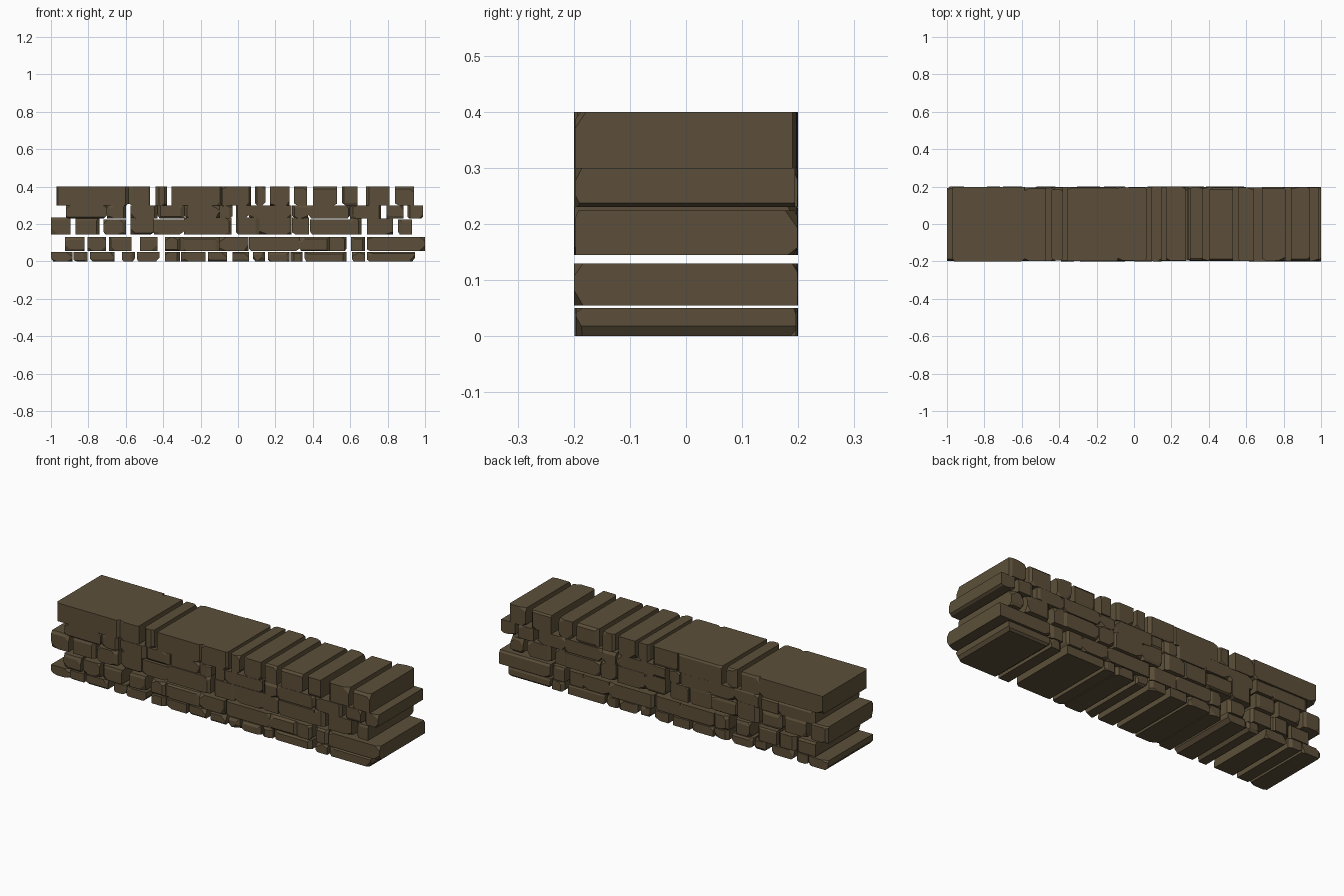
import bpy, bmesh, random
from mathutils import Vector

if "Cube" in bpy.data.objects:
    bpy.data.objects.remove(bpy.data.objects["Cube"])

random.seed(7)
mat = bpy.data.materials.new("brown_stone")
mat.diffuse_color = (0.107, 0.078, 0.041, 1)
mat.use_nodes = True
mat.node_tree.nodes["Principled BSDF"].inputs["Base Color"].default_value = mat.diffuse_color

# Each course: name, bottom z, top z, stone x ranges (flat list of start, end)
COURSES = [
    ("base", 0.0, 0.05, [
        -1.0, -.885, -.88, -.805, -.79, -.66, -.62, -.55, -.54, -.42, -.39, -.31, -.305, -.175,
        -.16, -.06, -.03, .06, .08, .145, .16, .275, .28, .345, .355, .58, .61, .68, .69, .945]),
    ("second", 0.055, 0.13, [
        -.925, -.82, -.805, -.705, -.69, -.57, -.525, -.43, -.39, -.31, -.31, -.10, -.10, .055,
        .06, .33, .33, .49, .49, .58, .605, .68, .69, 1.0]),
    ("third", 0.145, 0.23, [
        -1.0, -.895, -.87, -.74, -.72, -.60, -.575, -.45, -.45, -.29, -.29, -.15, -.15, -.035,
        -.01, .115, .115, .285, .29, .38, .385, .60, .60, .66, .69, .83, .855, .93]),
    ("fourth", 0.23, 0.30, [
        -.92, -.70, -.70, -.60, -.575, -.43, -.43, -.285, -.285, -.10, -.10, -.03, -.01, .055,
        .055, .285, .29, .375, .375, .60, .60, .765, .795, .885, .905, .99]),
    ("top", 0.30, 0.40, [
        -.97, -.585, -.585, -.47, -.44, -.38, -.355, -.085, -.085, .07, .09, .148, .17, .275,
        .30, .37, .40, .53, .555, .64, .685, .81, .84, .94]),
]


def chop(bm, point, normal):
    """Slice off everything beyond a plane and cap the cut."""
    geom = bm.verts[:] + bm.edges[:] + bm.faces[:]
    cut = bmesh.ops.bisect_plane(bm, geom=geom, plane_co=point, plane_no=normal,
                                 clear_outer=True)["geom_cut"]
    edges = [e for e in cut if isinstance(e, bmesh.types.BMEdge)]
    if edges:
        bmesh.ops.contextual_create(bm, geom=edges)


def chip(bm, corner, signs, sizes):
    """Chip an edge or corner; signs point outward, sizes are the chip legs."""
    n = Vector([s / d if s else 0 for s, d in zip(signs, sizes)])
    axis = 0 if signs[0] else 1
    point = Vector(corner)
    point[axis] -= signs[axis] * sizes[axis]
    if all(signs):
        point = Vector(corner)
        point.x -= signs[0] * sizes[0]
    chop(bm, point, n.normalized())


def stone(name, x0, x1, z0, z1, bottom_chance):
    y0 = -0.2 + random.uniform(0, .006)
    y1 = 0.2 - random.uniform(0, .006)
    bm = bmesh.new()
    bmesh.ops.create_cube(bm, size=1)
    for v in bm.verts:
        v.co = (x0 if v.co.x < 0 else x1, y0 if v.co.y < 0 else y1, z0 if v.co.z < 0 else z1)
    r = lambda: random.uniform(.008, .022)
    # chipped faces, front and back
    for sy, y in ((-1, y0), (1, y1)):
        for sx, x in ((-1, x0), (1, x1)):
            if random.random() < .4:
                chip(bm, (x, y, z0), (sx, sy, 0), (r(), r() * .7, 1))
            for sz, z in ((-1, z0), (1, z1)):
                if random.random() < .4:
                    chip(bm, (x, y, z), (sx, sy, sz), (r() * 2, r(), r() * 1.6))
        for sz, z in ((-1, z0), (1, z1)):
            if random.random() < .25:
                chip(bm, (x0, y, z), (0, sy, sz), (1, r() * .5, r() * .7))
    # worn lower edges running through the wall
    for sx, x in ((-1, x0), (1, x1)):
        if random.random() < bottom_chance:
            chip(bm, (x, y0, z0), (sx, 0, -1), (r(), 1, r() * .9))
    bmesh.ops.recalc_face_normals(bm, faces=bm.faces)
    mesh = bpy.data.meshes.new(name)
    bm.to_mesh(mesh)
    bm.free()
    mesh.materials.append(mat)
    bpy.context.collection.objects.link(bpy.data.objects.new(name, mesh))


# Stack the courses; the third and fourth interlock with uneven stone heights
for course, z0, z1, xs in COURSES:
    for i in range(0, len(xs), 2):
        top = z1 + random.choice((-.006, 0, .006)) if course == "third" else z1
        stone(f"{course}_stone_{i // 2 + 1}", xs[i], xs[i + 1], z0, top,
              .5 if course == "base" else .3)
